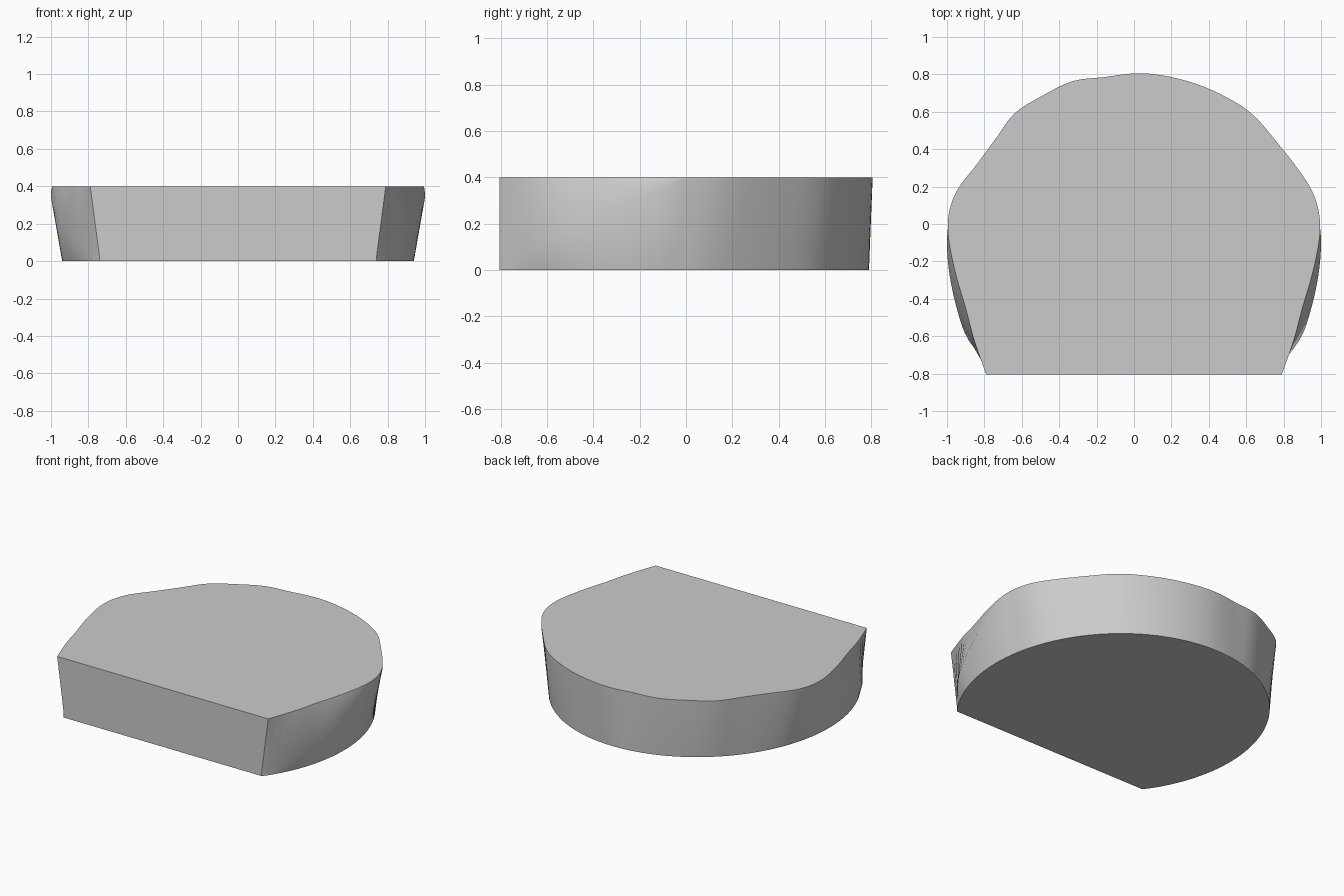
import bpy, bmesh, math

if "Cube" in bpy.data.objects:
    bpy.data.objects.remove(bpy.data.objects["Cube"], do_unlink=True)

HEIGHT, FRONT, STEPS = 0.4, -0.805, 4

# Flank ribs: top x, top y, crease x, crease y, crease z
flank = [(0.79, FRONT, 0.74, FRONT, 0.02), (0.855, -0.62, 0.885, -0.62, 0.11),
         (0.90, -0.45, 0.945, -0.46, 0.19), (0.95, -0.28, 0.985, -0.28, 0.28),
         (0.985, -0.12, 1.0, -0.12, 0.345), (0.995, -0.02, 0.995, -0.02, 0.385)]
# Back outline: rounded on the left, with flatter stretches on the right
back_left = [(0.985, 0.08), (0.95, 0.18), (0.88, 0.29), (0.77, 0.43), (0.64, 0.58),
             (0.5, 0.675), (0.33, 0.75), (0.15, 0.795)]
back_right = [(0.985, 0.08), (0.94, 0.19), (0.84, 0.32), (0.74, 0.455), (0.64, 0.59),
              (0.5, 0.68), (0.33, 0.763), (0.16, 0.785)]


def wall(points):
    return [(x, y, x, y, 0.385) for x, y in points]


def mirror(ribs):
    return [(-tx, ty, -cx, cy, cz) for tx, ty, cx, cy, cz in reversed(ribs)]


def smooth_path(ribs):
    """Catmull-Rom interpolation through the ribs."""
    out = []
    pts = [ribs[0]] + ribs + [ribs[-1]]
    for a, b, c, d in zip(pts, pts[1:], pts[2:], pts[3:]):
        for s in range(STEPS):
            t = s / STEPS
            out.append([q + 0.5 * t * (r - p + t * (2 * p - 5 * q + 4 * r - e
                        + t * (3 * (q - r) + e - p)))
                        for p, q, r, e in zip(a, b, c, d)])
    return out + [ribs[-1]]


ribs = smooth_path(flank + wall(back_left) + wall([(0, 0.805)])
                   + mirror(flank + wall(back_right)))

# Slab: elliptical foot, crease line and top outline joined by walls
bm = bmesh.new()
rings = [[], [], []]
for tx, ty, cx, cy, cz in ribs:
    ang = math.atan2((cy + 0.2) / 0.99, cx / 0.94)
    foot = (0.94 * math.cos(ang), max(FRONT, 0.99 * math.sin(ang) - 0.2), 0)
    for ring, co in zip(rings, (foot, (cx, cy, cz), (tx, ty, HEIGHT))):
        ring.append(bm.verts.new(co))
rings[0][0].co.y = rings[0][-1].co.y = FRONT
for low, high in zip(rings, rings[1:]):
    for i in range(len(ribs) - 1):
        bm.faces.new((low[i], low[i + 1], high[i + 1], high[i]))
bm.faces.new(rings[2])
bm.faces.new(rings[0][::-1])
# Flat front
bm.faces.new([r[-1] for r in rings] + [r[0] for r in reversed(rings)])
bmesh.ops.recalc_face_normals(bm, faces=bm.faces)
mesh = bpy.data.meshes.new("slab")
bm.to_mesh(mesh)
bm.free()

grey = bpy.data.materials.new("plain_grey")
grey.use_nodes = True
grey.diffuse_color = (0.6, 0.6, 0.6, 1)
grey.node_tree.nodes["Principled BSDF"].inputs["Base Color"].default_value = (0.6, 0.6, 0.6, 1)
mesh.materials.append(grey)

slab = bpy.data.objects.new("rounded_slab", mesh)
bpy.context.collection.objects.link(slab)
bpy.context.view_layer.objects.active = slab
slab.select_set(True)
bpy.ops.object.shade_smooth_by_angle(angle=math.radians(35))
